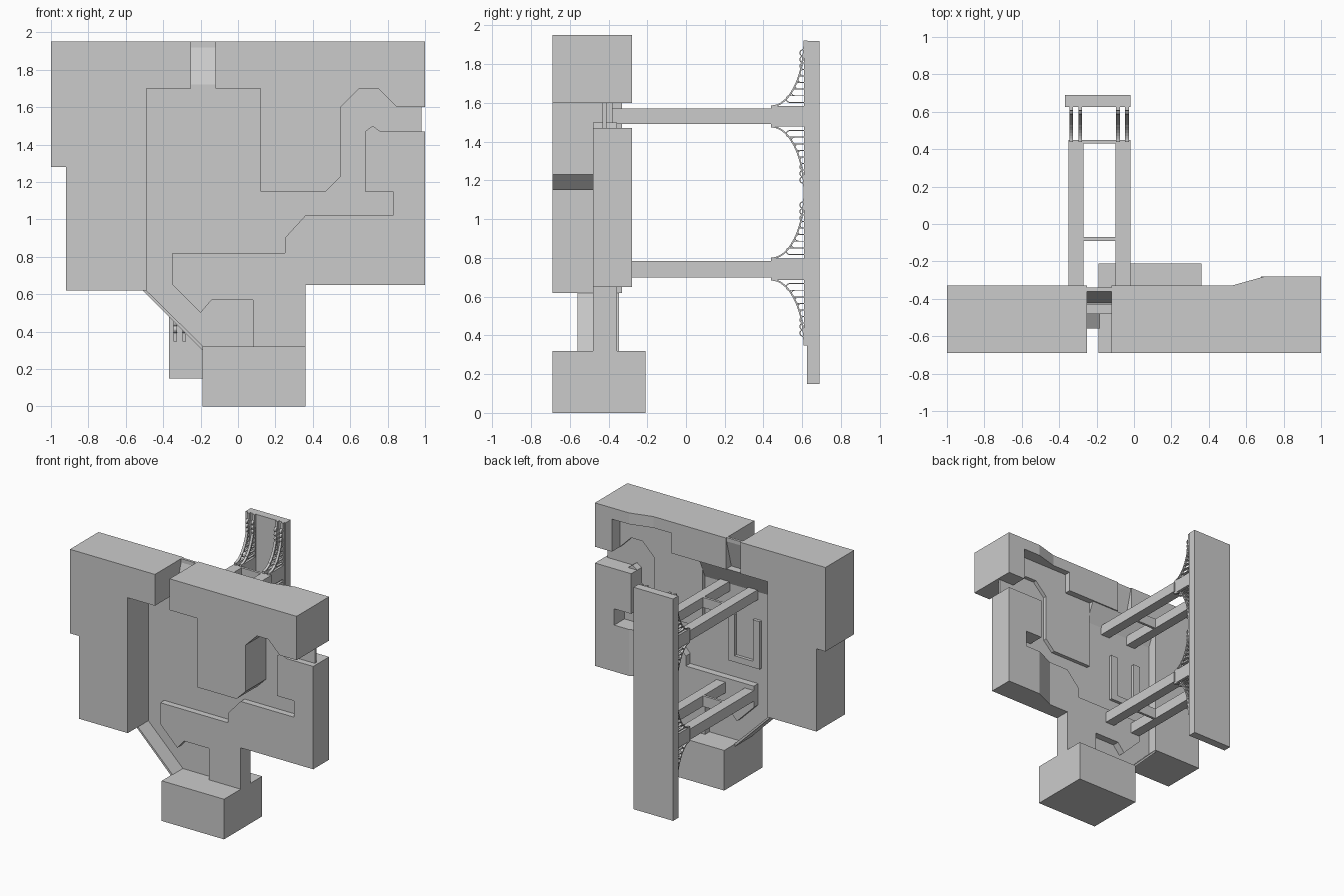
import bpy, bmesh, math
from mathutils import Vector

cube = bpy.data.objects.get("Cube")
if cube:
    bpy.data.objects.remove(cube, do_unlink=True)


def prism(name, outline, axis, lo, hi):
    """Extrude a 2D outline along one axis (outline uses the other two, in order)."""
    bm = bmesh.new()

    def place(p, d):
        c = list(p)
        c.insert("xyz".index(axis), d)
        return bm.verts.new(c)

    face = bm.faces.new([place(p, lo) for p in outline])
    moved = bmesh.ops.extrude_face_region(bm, geom=[face])["geom"]
    shift = Vector([hi - lo if a == axis else 0 for a in "xyz"])
    bmesh.ops.translate(bm, vec=shift, verts=[v for v in moved if isinstance(v, bmesh.types.BMVert)])
    bmesh.ops.recalc_face_normals(bm, faces=bm.faces)
    mesh = bpy.data.meshes.new(name)
    bm.to_mesh(mesh)
    bm.free()
    obj = bpy.data.objects.new(name, mesh)
    bpy.context.collection.objects.link(obj)
    return obj


def box(name, x, y, z):
    return prism(name, [(x[0], y[0]), (x[1], y[0]), (x[1], y[1]), (x[0], y[1])], "z", *z)


def ribbon(name, path, width, x0, x1):
    """Thin bar following a path in the YZ plane."""
    pts = [Vector(p) for p in path]
    left, right = [], []
    for i, p in enumerate(pts):
        t = (pts[min(i + 1, len(pts) - 1)] - pts[max(i - 1, 0)]).normalized()
        n = Vector((-t.y, t.x)) * width / 2
        left.append(p + n)
        right.append(p - n)
    return prism(name, left + right[::-1], "x", x0, x1)


# Left block, stepped at its outer side
prism("left_block", [(-1, 1.95), (-.25, 1.95), (-.25, 1.7), (-.49, 1.7), (-.49, .62),
                     (-.92, .62), (-.92, 1.28), (-1, 1.28)], "y", -.69, -.33)

# Upper right block with its hanging leg
prism("right_block_front", [(-.12, 1.95), (1, 1.95), (1, 1.6), (.85, 1.6), (.75, 1.7), (.65, 1.7),
                            (.55, 1.6), (.55, 1.23), (.47, 1.15), (.12, 1.15), (.12, 1.7),
                            (-.12, 1.7)], "y", -.69, -.38)
prism("right_block_back", [(-.12, -.4), (1, -.4), (1, -.28), (.7, -.28), (.52, -.33),
                           (-.12, -.33)], "z", 1.86, 1.95)
box("right_block_back_inner", (-.12, .36), (-.4, -.33), (1.7, 1.86))
box("right_block_back_outer", (.85, 1), (-.4, -.28), (1.6, 1.86))

# Thin middle plate joining the blocks
prism("middle_plate", [(-.49, 1.72), (.75, 1.72), (.86, 1.6), (.98, 1.6), (.98, .7), (.3, .7),
                       (.3, .31), (-.19, .31), (-.49, .62)], "y", -.43, -.41)
prism("diagonal_lip", [(-.51, .62), (-.49, .62), (-.185, .32), (-.19, .3)], "y", -.56, -.345)
prism("inlet_slope", [(-.43, 1.7), (-.36, 1.92), (-.36, 1.95), (-.34, 1.95), (-.34, 1.92),
                      (-.4, 1.7)], "x", -.25, -.12)
prism("plate_top_slope", [(-.42, 1.55), (-.41, 1.55), (-.34, 1.7), (-.42, 1.7)], "x", -.49, .12)
prism("rear_frame", [(-.38, 1.33), (-.32, 1.33), (-.32, 1), (-.16, 1), (-.16, 1.33),
                     (-.1, 1.33), (-.1, .95), (-.38, .95)], "y", -.41, -.385)

# Lower plate with stem, thicker at its outer side
prism("lower_plate", [(1, 1.47), (.76, 1.47), (.72, 1.5), (.68, 1.47), (.68, 1.15), (.83, 1.15),
                      (.83, 1.02), (.36, 1.02), (.25, .9), (.25, .82), (-.35, .82), (-.35, .65),
                      (-.2, .5), (-.14, .57), (.08, .57), (.08, .32), (.36, .32), (.36, .65),
                      (1, .65)], "y", -.48, -.355)
prism("lower_plate_back", [(.52, -.36), (.7, -.28), (1, -.28), (1, -.36)], "z", .65, 1.02)
prism("lower_plate_back_upper", [(.68, 1.47), (1, 1.47), (1, 1.02), (.83, 1.02), (.83, 1.15),
                                 (.68, 1.15)], "y", -.36, -.28)

# Base block and rear panel
box("base_block", (-.19, .36), (-.69, -.21), (0, .32))
box("rear_panel", (-.37, -.02), (.625, .69), (.15, 1.92))


def bracket(x, z_arm, way):
    """Curved rib with a stack of round arches between it and the panel."""
    reach, drop = .17, .34
    z_tip = z_arm + way * drop

    def curve_y(h):
        return .44 + reach * math.sqrt(max(0, 1 - (1 - h / drop) ** 2))

    arc = [(.44 + reach * math.sin(t), z_tip - way * drop * math.cos(t))
           for t in (math.pi / 2 * i / 16 for i in range(17))]
    ribbon("bracket_curve", arc, .008, x, x + .02)
    step = .034
    r = step / 2
    for i in range(8):
        mid = .02 + step * (i + .5)
        y = min(curve_y(mid) + r, .605)
        loop = [(y - r * math.sin(a), z_arm + way * (mid - r * math.cos(a)))
                for a in (math.pi * k / 8 for k in range(9))]
        loop = [(.625, loop[0][1])] + loop + [(.625, loop[-1][1])]
        ribbon("bracket_arch", loop, .005, x, x + .02)
    box("bracket_spine", (x, x + .02), (.608, .627), sorted((z_arm, z_tip)))


# Two pairs of support arms with cross bars and brackets
for z0, z1 in ((.7, .785), (1.49, 1.57)):
    for x in (-.35, -.1):
        box("support_arm", (x, x + .08), (-.42, .45), (z0, z1))
        for rib in (x + .005, x + .053):
            box("arm_end", (rib, rib + .02), (.44, .63), (z0 - .013, z1 + .013))
            bracket(rib, z1 + .013, 1)
            bracket(rib, z0 - .013, -1)
    for y in (-.09, .43):
        box("cross_bar", (-.275, -.095), (y, y + .02), (z0, z1))
